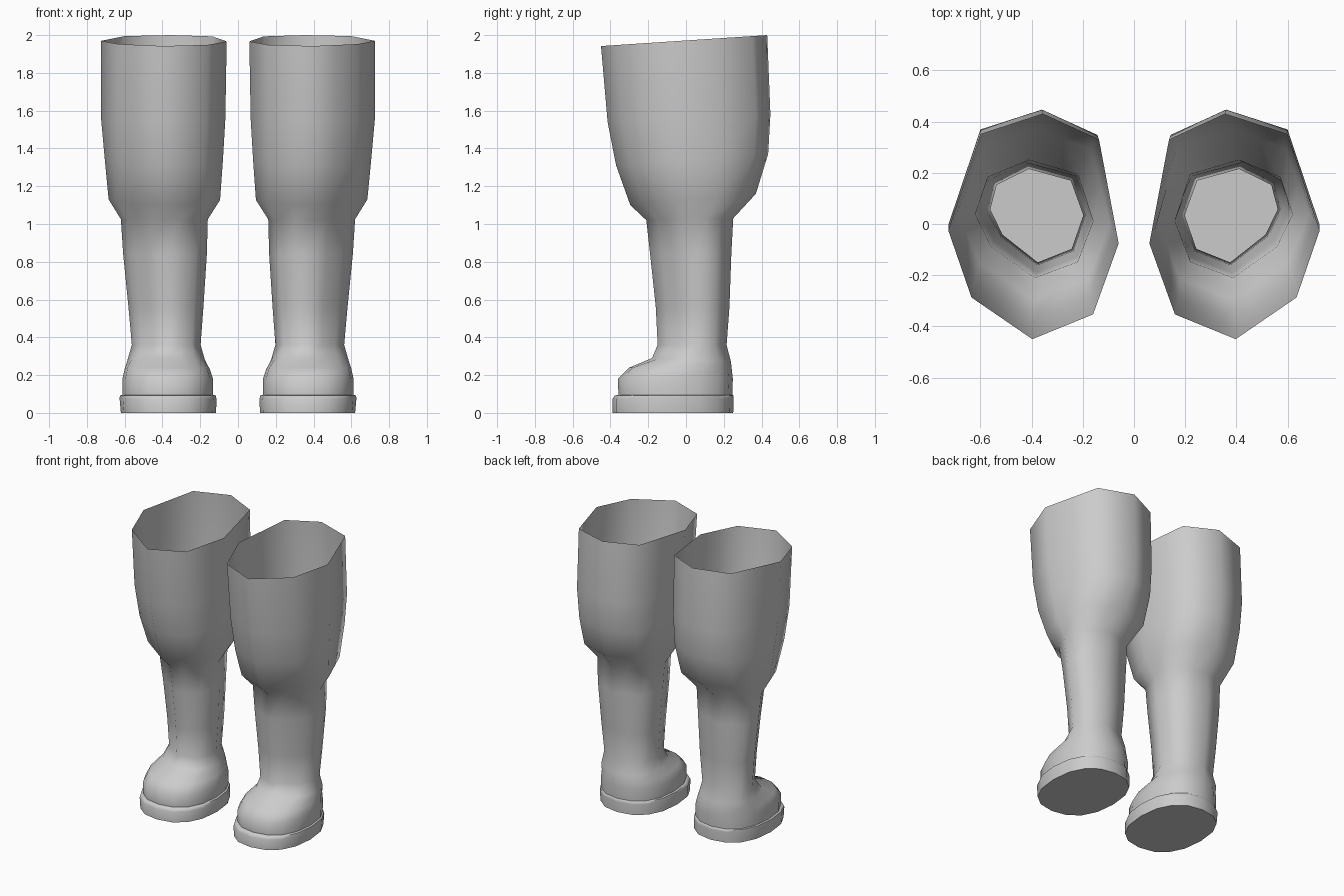
import bpy, bmesh, math
from mathutils import Vector

if "Cube" in bpy.data.objects:
    bpy.data.objects.remove(bpy.data.objects["Cube"])

grey = bpy.data.materials.new("plain grey")
grey.diffuse_color = (0.6, 0.6, 0.6, 1)
grey.use_nodes = True
grey.node_tree.nodes["Principled BSDF"].inputs["Base Color"].default_value = grey.diffuse_color

# Unit outlines, starting at the back and running round the outer side
WIDE = [(-.11, 1), (.62, .82), (1, -.04), (.73, -.63),
        (.015, -1), (-.70, -.78), (-1, -.15), (-.77, .77)]
SLIM = [(.17, 1), (.86, .66), (1, .13), (.73, -.41),
        (-.02, -1), (-.75, -.71), (-1, .01), (-.73, .75)]


def with_midpoints(pts):
    out = []
    for i, p in enumerate(pts):
        a, b = Vector(p), Vector(pts[(i + 1) % len(pts)])
        out += [a, (a + b) / 2]
    return out


def oval(n=16, power=0.86):
    out = []
    for i in range(n):
        s, c = math.sin(2 * math.pi * i / n), math.cos(2 * math.pi * i / n)
        out.append(Vector((math.copysign(abs(s) ** power, s),
                           math.copysign(abs(c) ** power, c))))
    return out


wide, slim, foot = with_midpoints(WIDE), with_midpoints(SLIM), oval()


def blend(a, b, t):
    return [p.lerp(q, t) for p, q in zip(a, b)]


# outline, x min, x max, y front, y back, z front, z back
LEG = [
    (wide, .06, .725, -.45, .43, 1.942, 2.0),
    (wide, .067, .725, -.415, .447, 1.54, 1.58),
    (wide, .08, .705, -.37, .435, 1.31, 1.37),
    (blend(wide, slim, .3), .095, .685, -.295, .37, 1.10, 1.16),
    (blend(wide, slim, .7), .16, .62, -.21, .25, 1.02, 1.03),
    (slim, .165, .608, -.19, .24, .84, .84),
    (slim, .183, .58, -.16, .23, .56, .56),
    (slim, .198, .562, -.15, .215, .36, .36),
    (blend(slim, foot, .5), .175, .585, -.18, .238, .29, .27),
    (foot, .15, .60, -.30, .243, .24, .225),
    (foot, .132, .612, -.36, .248, .18, .18),
    (foot, .132, .612, -.358, .245, .095, .095),
]
SOLE = [
    LEG[-1],
    (foot, .118, .625, -.378, .25, .092, .092),
    (foot, .114, .627, -.388, .252, .075, .075),
    (foot, .116, .62, -.388, .25, 0, 0),
]


def loft(name, rings, side, cap):
    bm = bmesh.new()
    loops = []
    for outline, x0, x1, y0, y1, zf, zb in rings:
        loop = []
        for u, v in outline:
            x = (x0 + x1) / 2 + u * (x1 - x0) / 2
            y = (y0 + y1) / 2 + v * (y1 - y0) / 2
            z = (zf + zb) / 2 + v * (zb - zf) / 2
            loop.append(bm.verts.new((side * x, y, z)))
        loops.append(loop)
    for a, b in zip(loops, loops[1:]):
        for i in range(len(a)):
            j = (i + 1) % len(a)
            f = [a[i], a[j], b[j], b[i]]
            bm.faces.new(f if side > 0 else f[::-1])
    if cap:
        bm.faces.new(loops[-1] if side > 0 else loops[-1][::-1])
    mesh = bpy.data.meshes.new(name)
    bm.to_mesh(mesh)
    bm.free()
    mesh.materials.append(grey)
    ob = bpy.data.objects.new(name, mesh)
    bpy.context.collection.objects.link(ob)
    bpy.ops.object.select_all(action='DESELECT')
    ob.select_set(True)
    bpy.context.view_layer.objects.active = ob
    bpy.ops.object.shade_smooth_by_angle(angle=math.radians(60))


# Mirrored pair: open-topped leg with its foot, then the closed sole
for side, label in ((1, "right"), (-1, "left")):
    loft(label + "_leg", LEG, side, False)
    loft(label + "_sole", SOLE, side, True)
